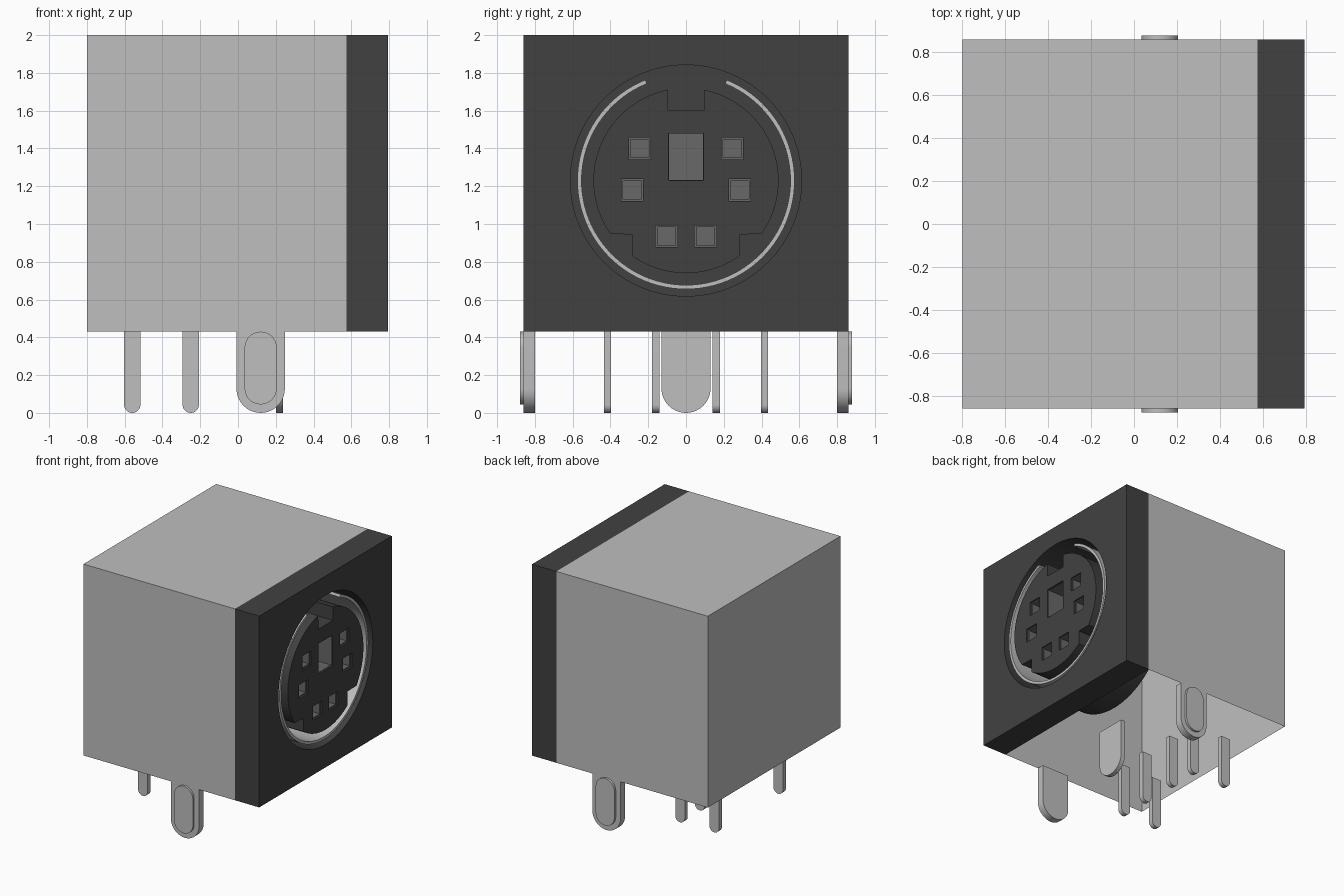
import bpy
import bmesh
from math import sin, cos, radians
from mathutils import Matrix, Vector

cube = bpy.data.objects.get("Cube")
if cube:
    bpy.data.objects.remove(cube, do_unlink=True)


def material(name, value):
    m = bpy.data.materials.new(name)
    m.use_nodes = True
    colour = (value, value, value, 1)
    m.diffuse_color = colour
    m.node_tree.nodes["Principled BSDF"].inputs["Base Color"].default_value = colour
    return m


METAL = material("light grey metal", 0.52)
PLASTIC = material("dark grey plastic", 0.053)
CONTACT = material("mid grey contact", 0.14)


# Outline helpers: angles in degrees, clockwise from the top
def arc(radius, start, end, centre, steps=48):
    angles = [radians(start + (end - start) * i / steps) for i in range(steps + 1)]
    return [(centre[0] + radius * sin(a), centre[1] + radius * cos(a)) for a in angles]


def circle(radius, centre):
    return arc(radius, 0, 360, centre, 96)[:-1]


def box(u, v, w, h):
    return [(u - w / 2, v - h / 2), (u + w / 2, v - h / 2),
            (u + w / 2, v + h / 2), (u - w / 2, v + h / 2)]


def tongue(u, width, top):
    r = width / 2
    return [(u - r, top), (u + r, top)] + arc(r, 90, 270, (u, r), 20)


def add_object(name, mesh, mat):
    obj = bpy.data.objects.new(name, mesh)
    bpy.context.collection.objects.link(obj)
    mesh.materials.clear()
    mesh.materials.append(mat)
    return obj


def slab(name, outlines, axis, low, high, mat):
    """Extrude closed outlines (inner ones become holes) along X or Y."""
    curve = bpy.data.curves.new(name, "CURVE")
    curve.dimensions = "2D"
    curve.fill_mode = "BOTH"
    curve.extrude = (high - low) / 2
    for points in outlines:
        spline = curve.splines.new("POLY")
        spline.points.add(len(points) - 1)
        for p, (u, v) in zip(spline.points, points):
            p.co = (u, v, 0, 1)
        spline.use_cyclic_u = True
    helper = bpy.data.objects.new(name + " outline", curve)
    bpy.context.collection.objects.link(helper)
    graph = bpy.context.evaluated_depsgraph_get()
    mesh = bpy.data.meshes.new_from_object(helper.evaluated_get(graph))
    bpy.data.objects.remove(helper, do_unlink=True)

    # Turn the outline upright and weld caps to sides
    w = Vector((1, 0, 0)) if axis == "X" else Vector((0, -1, 0))
    u = Vector((0, 1, 0)) if axis == "X" else Vector((1, 0, 0))
    turn = Matrix((u, (0, 0, 1), w)).transposed().to_4x4()
    middle = Vector((1, 0, 0) if axis == "X" else (0, 1, 0)) * (low + high) / 2
    mesh.transform(Matrix.Translation(middle) @ turn)
    bm = bmesh.new()
    bm.from_mesh(mesh)
    bmesh.ops.remove_doubles(bm, verts=bm.verts, dist=1e-5)
    bmesh.ops.recalc_face_normals(bm, faces=bm.faces)
    bm.to_mesh(mesh)
    bm.free()

    obj = add_object(name, mesh, mat)
    bpy.ops.object.select_all(action="DESELECT")
    obj.select_set(True)
    bpy.context.view_layer.objects.active = obj
    bpy.ops.object.shade_smooth_by_angle(angle=radians(30))
    return obj


BACK, SEAM, FACE = -0.8, 0.575, 0.795
HALF, BASE, TOP = 0.86, 0.43, 2.0
C = (0, 1.23)
FLOOR = 0.24

# Sheet metal shell, open below and towards the faceplate
bm = bmesh.new()
bmesh.ops.create_cube(bm, size=1)
bmesh.ops.scale(bm, vec=(SEAM - BACK, 2 * HALF, TOP - BASE), verts=bm.verts)
bmesh.ops.translate(bm, vec=((SEAM + BACK) / 2, 0, (TOP + BASE) / 2), verts=bm.verts)
bm.normal_update()
open_sides = [f for f in bm.faces if f.normal.z < -0.5 or f.normal.x > 0.5]
bmesh.ops.delete(bm, geom=open_sides, context="FACES")
shell_mesh = bpy.data.meshes.new("shell")
bm.to_mesh(shell_mesh)
bm.free()
add_object("shell", shell_mesh, METAL)

# Faceplate with a round socket and the barrel behind it
slab("faceplate", [box(0, (TOP + BASE) / 2, 2 * HALF, TOP - BASE), circle(0.612, C)],
     "X", SEAM, FACE, PLASTIC)
slab("barrel_wall", [circle(0.625, C), circle(0.612, C)], "X", FLOOR, SEAM, PLASTIC)
slab("barrel_end", [circle(0.625, C)], "X", 0.2, FLOOR, PLASTIC)

# Metal shield ring with a gap at the top
slab("shield_ring", [arc(0.575, 22, 338, C, 84) + arc(0.553, 338, 22, C, 84)],
     "X", FLOOR, FACE - 0.015, METAL)

# Socket core: keyed outline with pin holes
side_arc = arc(0.49, 11.2, 125.3, C, 36)
right_half = [(0.095, 1.6)] + side_arc + [(0.285, 0.945)]
left_half = [(-u, v) for u, v in reversed(right_half)]
core = right_half + arc(0.49, 144.4, 215.6, C, 24) + left_half
holes = [(s * u, v, 0.115, 0.115) for s in (-1, 1)
         for u, v in ((0.245, 1.4), (0.285, 1.18), (0.103, 0.935))]
holes.append((0, 1.355, 0.185, 0.25))
slab("socket_core", [core] + [box(*h) for h in holes], "X", FLOOR, FACE, PLASTIC)

# Contact sleeves lining the holes
for i, (u, v, w, h) in enumerate(holes):
    rim = 0.018 if w < 0.15 else 0.004
    slab(f"contact_sleeve_{i + 1}", [box(u, v, w, h), box(u, v, w - rim, h - rim)],
         "X", 0.5, FACE - 0.015, CONTACT)
    slab(f"contact_floor_{i + 1}", [box(u, v, w, h)], "X", 0.49, 0.5, CONTACT)

# Solder pins
for x, y in ((-0.25, 0.16), (-0.25, 0.415), (-0.56, 0.415)):
    for side, s in (("left", 1), ("right", -1)):
        slab(f"pin_{side}", [tongue(x, 0.086, BASE)], "Y",
             s * y - 0.019, s * y + 0.019, METAL)

# Wide ground pin under the barrel
slab("ground_pin", [tongue(0, 0.26, BASE)], "X", 0.2, 0.238, METAL)

# Side mounting tabs with raised ovals
oval = arc(0.085, -90, 90, (0.12, 0.345), 20) + arc(0.085, 90, 270, (0.12, 0.13), 20)
for side, s in (("back", 1), ("front", -1)):
    low, high = sorted((s * 0.8, s * HALF))
    slab(f"{side}_mounting_tab", [tongue(0.12, 0.256, BASE)], "Y", low, high, METAL)
    low, high = sorted((s * (HALF - 0.005), s * 0.878))
    slab(f"{side}_tab_oval", [oval], "Y", low, high, METAL)
